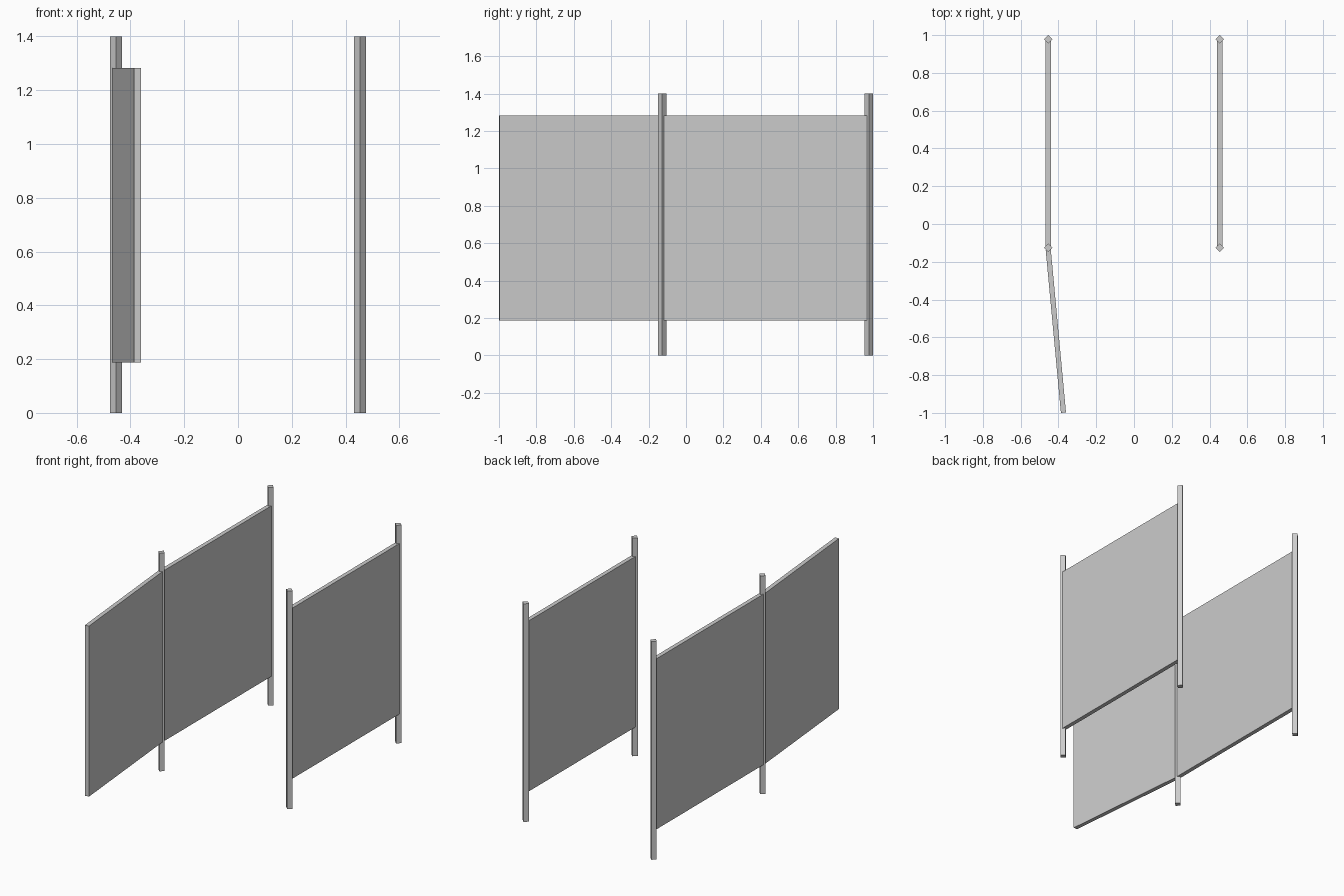
import bpy
from math import atan2, hypot, pi
from mathutils import Vector

cube = bpy.data.objects.get("Cube")
if cube:
    bpy.data.objects.remove(cube, do_unlink=True)

grey = bpy.data.materials.new("plain_grey")
grey.use_nodes = True
colour = (0.6, 0.6, 0.6, 1)
grey.diffuse_color = colour
grey.node_tree.nodes["Principled BSDF"].inputs["Base Color"].default_value = colour

SIDE_X, FRONT_Y, BACK_Y = 0.454, -0.127, 0.9775
POST_R, POST_H = 0.0225, 1.4
BOTTOM, TOP, THICK = 0.187, 1.282, 0.027
GAP = POST_R - THICK / 2  # panel corners meet the diamond faces of the posts


def finish(name):
    ob = bpy.context.object
    ob.name = name
    ob.data.materials.append(grey)
    return ob


def post(name, x, y):
    # Four-sided post set cornerwise
    bpy.ops.mesh.primitive_cylinder_add(vertices=4, radius=POST_R, depth=POST_H,
                                        location=(x, y, POST_H / 2))
    finish(name)


def panel(name, start, end):
    # Flat slab standing between two plan points
    a, b = Vector(start), Vector(end)
    d, mid = b - a, (a + b) / 2
    bpy.ops.mesh.primitive_cube_add(size=1, location=(mid.x, mid.y, (BOTTOM + TOP) / 2),
                                    rotation=(0, 0, atan2(d.y, d.x) - pi / 2))
    ob = finish(name)
    ob.scale = (THICK, hypot(d.x, d.y), TOP - BOTTOM)


# Fixed fence sections on both sides
for side, x in (("right", -SIDE_X), ("left", SIDE_X)):
    post(side + "_front_post", x, FRONT_Y)
    post(side + "_back_post", x, BACK_Y)
    panel(side + "_panel", (x, FRONT_Y + GAP), (x, BACK_Y - GAP))

# Gate leaf swung open from the right front post
panel("gate_leaf", (-SIDE_X, FRONT_Y - GAP), (-0.3735, -0.9988))
